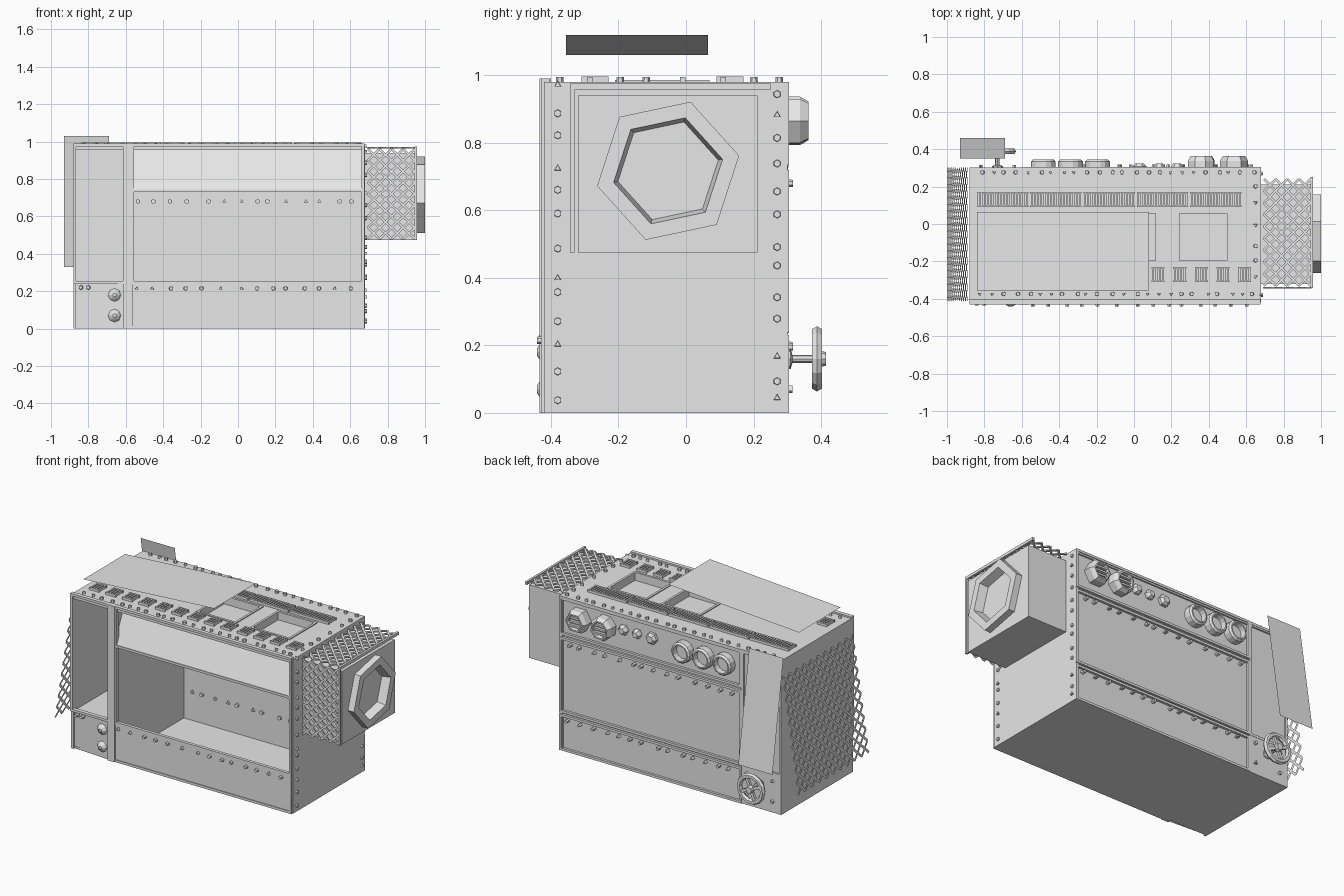
import bpy, bmesh, math, random
from mathutils import Vector, Matrix

random.seed(4)
if bpy.data.objects.get("Cube"):
    bpy.data.objects.remove(bpy.data.objects["Cube"], do_unlink=True)

grey = bpy.data.materials.new("plain grey")
grey.use_nodes = True
grey.diffuse_color = (0.8, 0.8, 0.8, 1)
grey.node_tree.nodes["Principled BSDF"].inputs["Base Color"].default_value = (0.8, 0.8, 0.8, 1)


def finish(name, bm, recalc=True):
    if recalc:
        bmesh.ops.recalc_face_normals(bm, faces=bm.faces)
    mesh = bpy.data.meshes.new(name)
    bm.to_mesh(mesh)
    bm.free()
    mesh.materials.append(grey)
    obj = bpy.data.objects.new(name, mesh)
    bpy.context.collection.objects.link(obj)
    return obj


def boxes(name, *bounds):
    """One object from boxes given as x0, x1, y0, y1, z0, z1."""
    bm = bmesh.new()
    for b in bounds:
        low, high = Vector(b[0::2]), Vector(b[1::2])
        place = Matrix.Translation((low + high) / 2) @ Matrix.Diagonal((*(high - low), 1))
        bmesh.ops.create_cube(bm, size=1, matrix=place)
    return finish(name, bm)


def frame(name, x0, x1, z0, z1, y0, y1, t=0.015):
    """Upright rectangular rim."""
    return boxes(name, (x0, x1, y0, y1, z0, z0 + t), (x0, x1, y0, y1, z1 - t, z1),
                 (x0, x0 + t, y0, y1, z0 + t, z1 - t), (x1 - t, x1, y0, y1, z0 + t, z1 - t))


def sheet(name, *corners):
    bm = bmesh.new()
    bm.faces.new([bm.verts.new(c) for c in corners])
    return finish(name, bm, False)


def lathe(name, profile, sides, centre, axis, turn=0):
    """Spin a (radius, height) profile around an axis."""
    bm = bmesh.new()
    rings = []
    for radius, height in profile:
        angles = [turn + math.tau * k / sides for k in range(sides)]
        rings.append([bm.verts.new((radius * math.cos(a), radius * math.sin(a), height)) for a in angles])
    for lower, upper in zip(rings, rings[1:]):
        for k in range(sides):
            n = (k + 1) % sides
            bm.faces.new((lower[k], lower[n], upper[n], upper[k]))
    bm.faces.new(rings[0])
    bm.faces.new(rings[-1])
    aim = Vector(axis).to_track_quat('Z', 'Y').to_matrix().to_4x4()
    bm.transform(Matrix.Translation(centre) @ aim)
    return finish(name, bm)


def rivets(name, points, axis, depth=0.03, radius=0.013):
    """Small bolts, a mix of three and six sided."""
    bm = bmesh.new()
    aim = Vector(axis).to_track_quat('Z', 'Y').to_matrix().to_4x4()
    for p in points:
        bmesh.ops.create_cone(bm, cap_ends=True, segments=random.choice((3, 6, 6)), radius1=radius,
                              radius2=radius * 0.8, depth=depth, matrix=Matrix.Translation(p) @ aim)
    return finish(name, bm)


def spread(start, end, count):
    step = (end - start) / (count - 1)
    return [start + step * (k + random.uniform(-0.25, 0.25)) for k in range(count)]


def diamond_mesh(name, origin, u, v, across, down, width, thick=0):
    """Lattice of crossing bars on the plane spanned by u and v."""
    origin, u, v = Vector(origin), Vector(u), Vector(v)
    normal = u.cross(v).normalized()
    node = lambda i, j: origin + u * (i / across) + v * (j / down)
    bm = bmesh.new()
    for i in range(across):
        for j in range(down + 1):
            for k in (j - 1, j + 1):
                if (i + j) % 2 or not 0 <= k <= down:
                    continue
                a, b = node(i, j), node(i + 1, k)
                side = (b - a).cross(normal).normalized() * width / 2
                bm.faces.new([bm.verts.new(p) for p in (a - side, b - side, b + side, a + side)])
    obj = finish(name, bm, False)
    if thick:
        obj.modifiers.new("thickness", 'SOLIDIFY').thickness = thick
    return obj


# Hollow body shell
L, R, F, B, H = -0.88, 0.68, -0.43, 0.29, 0.98
boxes("floor", (L, R, -0.41, B, 0, 0.012))
boxes("right_end_wall", (R - 0.02, R, -0.42, 0.3, 0, H))
boxes("left_end_wall", (L, L + 0.015, -0.42, 0.3, 0, H))
boxes("back_wall", (L, R, 0.27, B, 0, H))
boxes("divider_wall", (-0.6, -0.57, F, 0.28, 0, H))
boxes("left_bay_floor", (L, -0.59, -0.41, 0.28, 0.22, 0.24))

# Roof with two sunken hatches
boxes("roof", (L, R, -0.42, -0.21, 0.955, H), (L, R, 0.07, 0.3, 0.955, H),
      (L, -0.15, -0.21, 0.07, 0.955, H), (0.13, 0.23, -0.21, 0.07, 0.955, H),
      (0.51, R, -0.21, 0.07, 0.955, H))
for side, x in (("left", 0.23), ("right", -0.15)):
    boxes("hatch_floor_" + side, (x - 0.01, x + 0.29, -0.22, 0.08, 0.925, 0.935))
    w = 0.014
    boxes("hatch_rim_" + side, (x, x + w, -0.21, 0.07, 0.93, H + 0.006),
          (x + 0.28 - w, x + 0.28, -0.21, 0.07, 0.93, H + 0.006),
          (x, x + 0.28, -0.21, w - 0.21, 0.93, H + 0.006), (x, x + 0.28, 0.07 - w, 0.07, 0.93, H + 0.006))

# Front: sloped fascia, lower panels, rims
sheet("sloped_fascia", (-0.57, F, 0.735), (R - 0.02, F, 0.735), (R - 0.02, -0.33, 0.957), (-0.57, -0.33, 0.957))
boxes("lower_front_panel", (-0.57, R - 0.01, -0.425, -0.405, 0.01, 0.24))
sheet("lower_left_door", (L, -0.405, 0), (-0.6, -0.425, 0), (-0.6, -0.425, 0.24), (L, -0.405, 0.24))
frame("counter_rim", -0.57, R - 0.005, 0.24, 0.745, F, -0.41)
frame("fascia_rim", -0.57, R - 0.005, 0.73, 0.99, F, -0.405)
frame("left_bay_rim", L, -0.6, 0.24, 0.99, F, -0.405)
frame("lower_panel_rim", -0.585, R - 0.005, 0, 0.25, F, -0.41)
boxes("front_post", (-0.615, -0.565, -0.434, -0.4, 0, 0.99))
for k, z in enumerate((0.18, 0.07)):
    lathe(f"door_handle_{k}", ((0.035, 0), (0.025, 0.01), (0.01, 0.02)), 8, (-0.66, -0.422, z), (0, -1, 0)).scale.x = 1
rivets("front_rivets", [(x, -0.427, 0.215) for x in spread(-0.53, 0.62, 14)], (0, -1, 0))
rivets("door_rivets", [(x, -0.42, 0.22) for x in (-0.84, -0.8)], (0, -1, 0))

# Back: framed panels and bolts
frame("back_top_frame", -0.6, R, 0.735, H, 0.285, 0.305)
frame("back_middle_frame", -0.6, R, 0.24, 0.72, 0.285, 0.305)
frame("back_lower_frame", -0.6, R, 0, 0.23, 0.285, 0.305)
frame("back_column_frame", L, -0.6, 0.24, H, 0.285, 0.302)
boxes("valve_plate", (L, -0.6, 0.28, 0.3, 0, 0.24))
for name, z in (("upper", 0.68), ("lower", 0.195)):
    rivets(f"back_rivets_{name}", [(x, 0.287, z) for x in spread(-0.53, 0.62, 14)], (0, 1, 0), 0.06)

# Back: lamps, gauges and knobs
BACK = (0, 1, 0)
for k, x in enumerate((0.535, 0.36)):
    lathe(f"hex_lamp_{k}", ((0.075, 0), (0.075, 0.05), (0.06, 0.075), (0.05, 0.075), (0.045, 0.05)),
          6 + 2 * k, (x, 0.288, 0.865), BACK, 0.3 * k)
    boxes(f"lamp_slats_{k}", *[(x - 0.04, x + 0.04, 0.33, 0.355, z - 0.006, z + 0.006)
                               for z in (0.84, 0.865, 0.89)])
for k, (x, r) in enumerate(((0.23, 0.032), (0.135, 0.03), (0.03, 0.038))):
    lathe(f"small_knob_{k}", ((r, 0), (r, 0.02), (r * 0.6, 0.036)), 6, (x, 0.288, 0.88), BACK, k)
for k in range(3):
    lathe(f"gauge_{k}", ((0.066, 0), (0.066, 0.045), (0.056, 0.056), (0.048, 0.056), (0.046, 0.02)),
          14, (-0.485 + 0.145 * k, 0.288, 0.86), BACK)

# Hand wheel on the back
WX, WZ = -0.73, 0.16
bpy.ops.mesh.primitive_torus_add(location=(WX, 0.388, WZ), rotation=(math.pi / 2, 0, 0), major_radius=0.082,
                                 minor_radius=0.017, major_segments=14, minor_segments=6)
wheel = bpy.context.object
wheel.name = "wheel_rim"
wheel.data.materials.append(grey)
lathe("wheel_stem", ((0.03, 0), (0.03, 0.02), (0.012, 0.025), (0.012, 0.1), (0.026, 0.1), (0.02, 0.125)),
      8, (WX, 0.29, WZ), BACK)
for k in range(4):
    spoke = boxes(f"wheel_spoke_{k}", (0, 0.08, -0.008, 0.008, -0.01, 0.01))
    spoke.location = (WX, 0.39, WZ)
    spoke.rotation_euler.y = 0.4 + k * math.pi / 2
rivets("valve_bolts", [(WX + a, 0.3, WZ + b) for a in (-0.09, 0.09) for b in (-0.09, 0.04)], BACK)

# Right end and roof rivets
for name, y in (("front", -0.38), ("back", 0.27)):
    rivets(f"end_rivets_{name}", [(R, y, z) for z in spread(0.03, 0.96, 13)], (1, 0, 0), 0.02)
    rivets(f"roof_rivets_{name}", [(x, y + 0.006, H) for x in spread(-0.82, 0.64, 24)], (0, 0, 1))
rivets("roof_rivets_side", [(0.65, y, H) for y in spread(-0.3, 0.2, 6)], (0, 0, 1))


# Roof vents: a rim with slats across
def vent(name, x0, x1, y0, y1, slats):
    t, base, top = 0.008, H - 0.01, H + 0.016
    step = (x1 - x0) / slats
    boxes(name, (x0, x1, y0, y0 + t, base, top), (x0, x1, y1 - t, y1, base, top),
          *[(x, x + step * 0.55, y0, y1, base, top)
            for x in (x0 + step * (k + 0.2) for k in range(slats))])


for k in range(5):
    vent(f"long_vent_{k}", -0.84 + k * 0.285, -0.565 + k * 0.285, 0.09, 0.17, 16)
for k in range(13):
    vent(f"small_vent_{k}", -0.83 + k * 0.1155, -0.76 + k * 0.1155, -0.31, -0.23, 4)

# Side duct with a six-sided mouth
CY, CZ, TILT = -0.053, 0.717, math.radians(12)
duct = boxes("side_duct", (R, 0.955, -0.32, 0.212, 0.475, 0.94))
cutter = lathe("duct_cutter", ((0.17, -0.11), (0.17, 0.1)), 6, (0.955, CY, CZ), (1, 0, 0), TILT)
hole = duct.modifiers.new("mouth", 'BOOLEAN')
hole.object, hole.solver = cutter, 'EXACT'
bpy.context.view_layer.objects.active = duct
bpy.ops.object.modifier_apply(modifier="mouth")
bpy.data.objects.remove(cutter, do_unlink=True)
lathe("duct_mouth", ((0.168, -0.01), (0.215, 0.003), (0.215, 0.045), (0.165, 0.045), (0.152, -0.01),
                     (0.12, -0.06), (0.07, -0.09), (0.01, -0.1)), 6, (0.955, CY, CZ), (1, 0, 0), TILT)

# Lattice guards over the duct
diamond_mesh("duct_guard_top", (0.695, -0.33, 0.963), (0.25, 0, 0), (0, 0.57, 0), 8, 18, 0.013, 0.007)
diamond_mesh("duct_guard_front", (0.695, -0.337, 0.48), (0.25, 0, 0), (0, 0, 0.48), 8, 16, 0.013, 0.007)
boxes("guard_bars", (0.943, 0.957, -0.34, 0.25, 0.957, 0.975), (0.943, 0.957, -0.343, -0.33, 0.475, 0.975))

# Hanging net, roof board and back board
diamond_mesh("hanging_net", (-0.89, -0.41, 0.88), (0, 0.71, 0), (-0.11, 0, -0.72), 20, 20, 0.016)
sheet("roof_board", (-0.84, -0.355, 1.06), (0.08, -0.355, 1.12), (0.08, 0.065, 1.12), (-0.84, 0.065, 1.06))
sheet("back_board", (-0.69, 0.35, 1.03), (-0.93, 0.35, 1.03), (-0.93, 0.46, 0.33), (-0.69, 0.46, 0.33))
